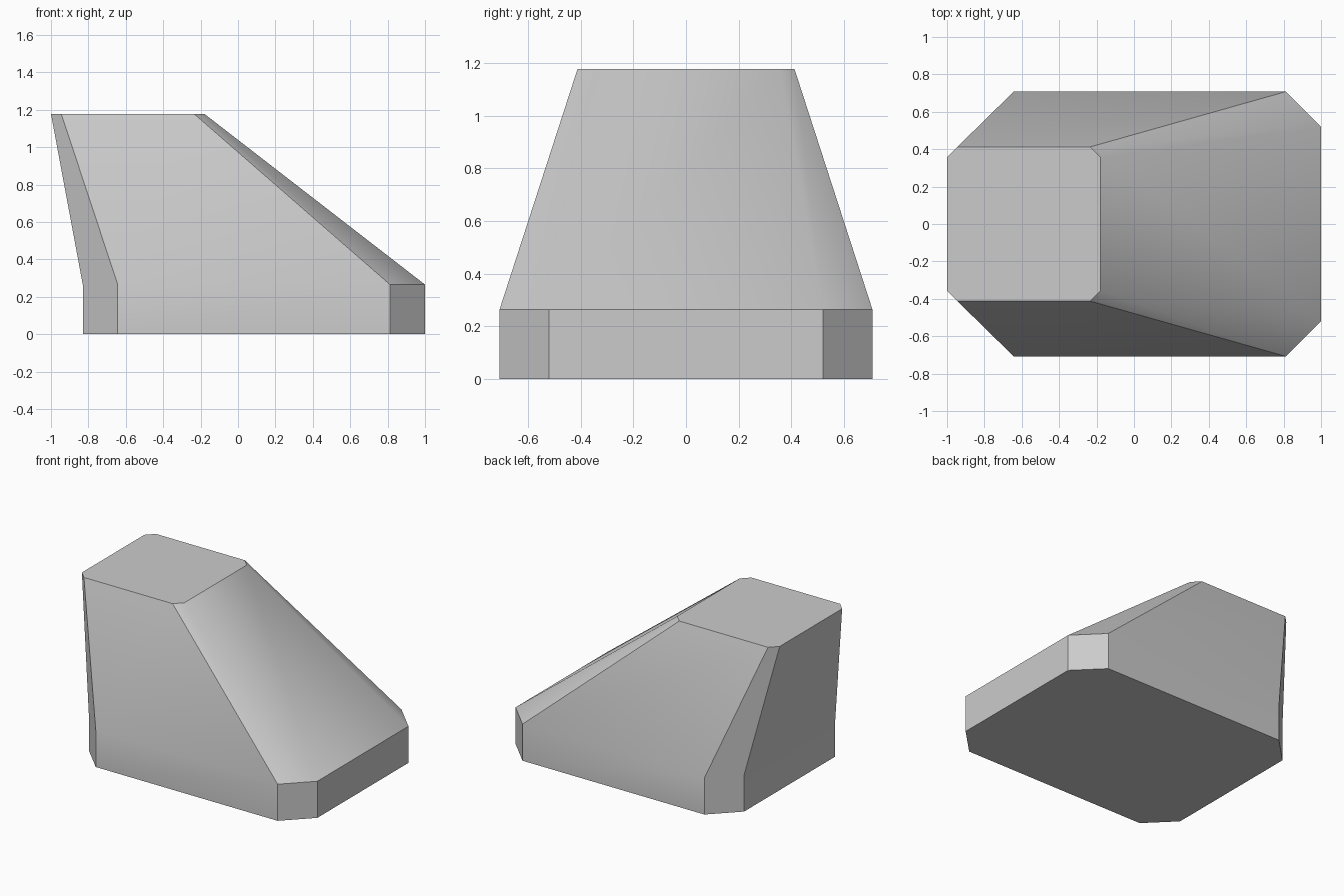
import bpy
import bmesh
import math

cube = bpy.data.objects.get("Cube")
if cube:
    bpy.data.objects.remove(cube, do_unlink=True)

# Plain grey material
grey = bpy.data.materials.new("plain grey")
grey.use_nodes = True
colour = (0.6, 0.6, 0.6, 1)
grey.diffuse_color = colour
grey.node_tree.nodes["Principled BSDF"].inputs["Base Color"].default_value = colour


def chamfered_ring(bm, x0, x1, half_y, cut, z):
    """Rectangle with its four corners cut at 45 degrees, anticlockwise."""
    outline = [(x0 + cut, -half_y), (x1 - cut, -half_y),
               (x1, cut - half_y), (x1, half_y - cut),
               (x1 - cut, half_y), (x0 + cut, half_y),
               (x0, half_y - cut), (x0, cut - half_y)]
    return [bm.verts.new((x, y, z)) for x, y in outline]


# Sloped body: straight plinth, then a taper to a small offset top
bm = bmesh.new()
rings = [chamfered_ring(bm, -0.83, 1.0, 0.708, 0.187, 0.0),
         chamfered_ring(bm, -0.83, 1.0, 0.708, 0.187, 0.265),
         chamfered_ring(bm, -1.0, -0.18, 0.412, 0.055, 1.178)]
for low, high in zip(rings, rings[1:]):
    for i in range(len(low)):
        j = (i + 1) % len(low)
        bm.faces.new((low[i], low[j], high[j], high[i]))
bm.faces.new(rings[0][::-1])
bm.faces.new(rings[-1])

mesh = bpy.data.meshes.new("sloped_body")
bm.to_mesh(mesh)
bm.free()
mesh.materials.append(grey)
body = bpy.data.objects.new("sloped_body", mesh)
bpy.context.collection.objects.link(body)

# Soft shading over the shallow bends, crisp edges elsewhere
bpy.context.view_layer.objects.active = body
body.select_set(True)
bpy.ops.object.shade_smooth_by_angle(angle=math.radians(35))
